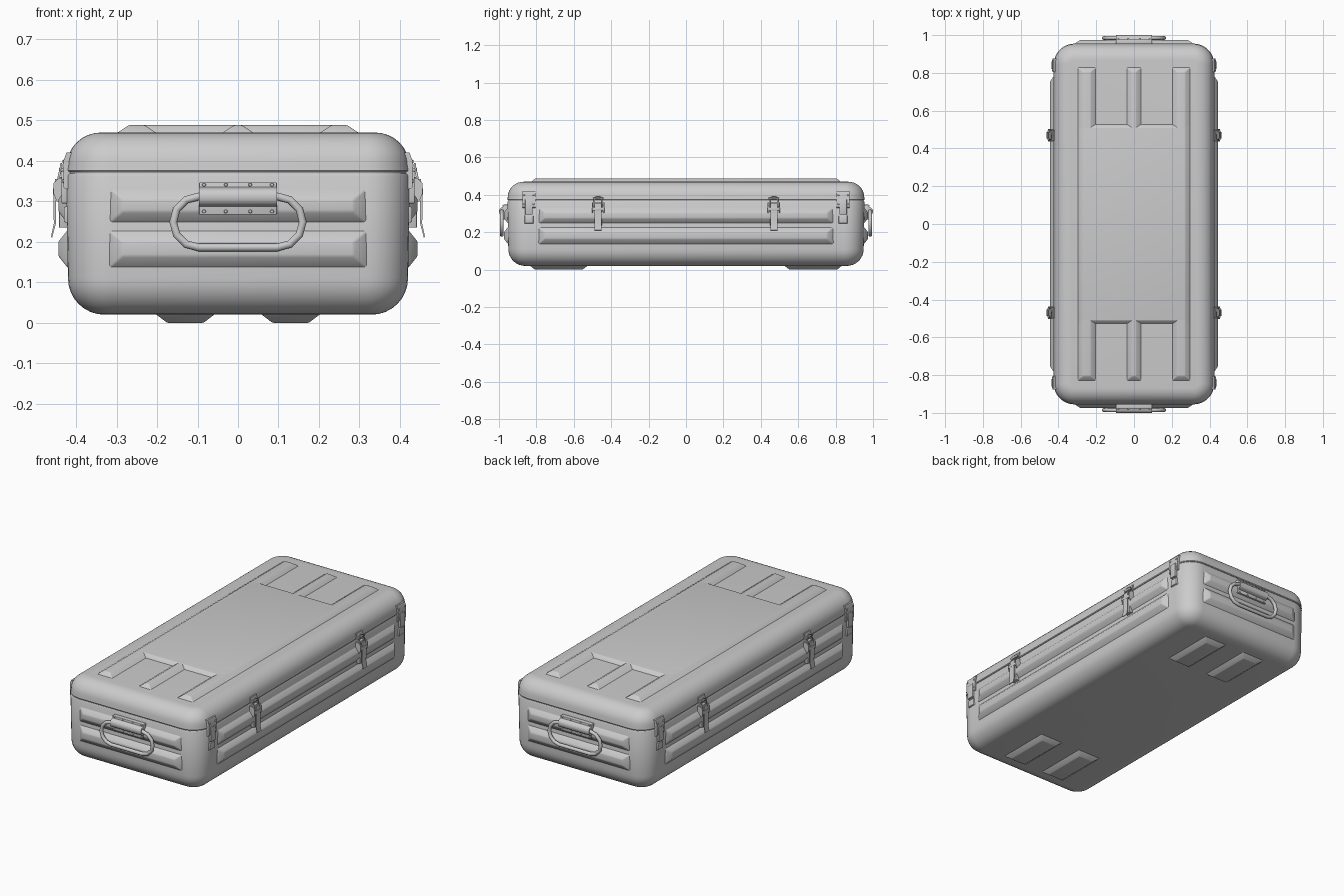
import bpy, bmesh
from math import sin, cos, pi, radians
from mathutils import Matrix, Vector

if "Cube" in bpy.data.objects:
    bpy.data.objects.remove(bpy.data.objects["Cube"])

# Wall frames: local (u along the wall, v up, w outward from the centre)
def frame(n):
    n, z = Vector(n), Vector((0, 0, 1))
    u = z.cross(n)
    return Matrix((u, z, n)).transposed().to_4x4()

RIGHT, LEFT, FRONT, BACK = map(frame, ((1, 0, 0), (-1, 0, 0), (0, -1, 0), (0, 1, 0)))
TOP = Matrix.Identity(4)
BOTTOM = Matrix.Rotation(pi, 4, 'X')

def finish(name, bm, M=TOP, bevel=0, segs=2, angle=35):
    bmesh.ops.recalc_face_normals(bm, faces=bm.faces)
    if bevel:
        bmesh.ops.bevel(bm, geom=bm.edges[:], offset=bevel, segments=segs,
                        affect='EDGES', profile=0.5)
    bm.transform(M)
    me = bpy.data.meshes.new(name)
    bm.to_mesh(me)
    bm.free()
    me.shade_smooth()
    me.set_sharp_from_angle(angle=radians(angle))
    ob = bpy.data.objects.new(name, me)
    bpy.context.collection.objects.link(ob)
    return ob

def loft(bm, rings):
    vs = [[bm.verts.new(p) for p in r] for r in rings]
    n = len(vs[0])
    for a, b in zip(vs, vs[1:]):
        for i in range(n):
            bm.faces.new((a[i], a[(i + 1) % n], b[(i + 1) % n], b[i]))
    bm.faces.new(vs[0])
    bm.faces.new(vs[-1])

def rounded(inset, z, hx=0.425, hy=0.955, rad=0.11, n=8):
    r = rad - inset
    pts = []
    for k, (sx, sy) in enumerate(((1, 1), (-1, 1), (-1, -1), (1, -1))):
        for i in range(n + 1):
            a = (k + i / n) * pi / 2
            pts.append((sx * (hx - rad) + r * cos(a), sy * (hy - rad) + r * sin(a), z))
    return pts

def block(name, M, u, v, w, taper=(0, 0), bevel=0.0):
    """Box between ranges; the outer face is inset by taper."""
    bm = bmesh.new()
    def rect(tu, tv, ww):
        return [(u[0] + tu, v[0] + tv, ww), (u[1] - tu, v[0] + tv, ww),
                (u[1] - tu, v[1] - tv, ww), (u[0] + tu, v[1] - tv, ww)]
    loft(bm, [rect(0, 0, w[0]), rect(*taper, w[1])])
    return finish(name, bm, M, bevel)

def strip(name, M, prof, u):
    """Extrude a (w, v) outline along u."""
    bm = bmesh.new()
    loft(bm, [[(x, v, w) for w, v in prof] for x in u])
    return finish(name, bm, M)

def stud(name, M, u, v, w, r=0.005, h=0.004):
    bm = bmesh.new()
    bmesh.ops.create_cone(bm, cap_ends=True, segments=10, radius1=r, radius2=r * 0.7, depth=h)
    bmesh.ops.translate(bm, verts=bm.verts, vec=(u, v, w))
    return finish(name, bm, M)

def wire(name, M, pts, r, cyclic=False):
    cu = bpy.data.curves.new(name, 'CURVE')
    cu.dimensions = '3D'
    cu.bevel_depth, cu.bevel_resolution, cu.use_fill_caps = r, 3, True
    sp = cu.splines.new('POLY')
    sp.points.add(len(pts) - 1)
    for p, c in zip(sp.points, pts):
        p.co = (*(M @ Vector(c)), 1)
    sp.use_cyclic_u = cyclic
    ob = bpy.data.objects.new(name, cu)
    bpy.context.collection.objects.link(ob)

# Lower tub
arc = [i / 8 * pi / 2 for i in range(9)]
bm = bmesh.new()
loft(bm, [rounded(0.005 + 0.09 * (1 - sin(a)), 0.11 - 0.09 * cos(a)) for a in arc]
     + [rounded(0, 0.362), rounded(0.004, 0.369)])
finish("case_tub", bm, angle=40)

# Seam gasket
bm = bmesh.new()
loft(bm, [rounded(0.006, 0.366), rounded(0.006, 0.376)])
finish("seam_gasket", bm)

# Lid
bm = bmesh.new()
loft(bm, [rounded(0.003, 0.372), rounded(0, 0.376)]
     + [rounded(0.002 + 0.085 * (1 - cos(a)), 0.388 + 0.082 * sin(a)) for a in arc])
finish("case_lid", bm, angle=40)

# Raised lid panel with three ribs leaving four stacking pockets
block("lid_panel", TOP, (-0.30, 0.30), (-0.53, 0.53), (0.468, 0.488), (0.03, 0.02), 0.003)
for x0, x1 in ((-0.30, -0.20), (-0.04, 0.04), (0.20, 0.30)):
    block("lid_rib", TOP, (x0, x1), (-0.83, 0.83), (0.468, 0.488), (0.03, 0.025), 0.003)

# Feet
for x in (-0.13, 0.13):
    for y in (-0.68, 0.68):
        block("foot", BOTTOM, (x - 0.078, x + 0.078), (y - 0.16, y + 0.16),
              (-0.025, 0), (0.033, 0.033), 0.003)

# Wall ribs
for M, half, w in ((RIGHT, 0.79, 0.42), (LEFT, 0.79, 0.42), (FRONT, 0.32, 0.95), (BACK, 0.32, 0.95)):
    for v0, v1 in ((0.135, 0.23), (0.245, 0.335)):
        block("wall_rib", M, (-half, half), (v0, v1), (w, w + 0.024), (0.035, 0.03), 0.005)

# Carrying handles
for M in (FRONT, BACK):
    pts = []
    for s, a0 in ((1, -pi / 2), (-1, pi / 2)):
        for i in range(7):
            a = a0 + i * pi / 6
            pts.append((s * 0.097 + 0.063 * cos(a), 0.249 + 0.063 * sin(a), 0.985))
    wire("handle_grip", M, pts, 0.010, True)
    block("handle_plate", M, (-0.096, 0.096), (0.267, 0.347), (0.95, 0.978), bevel=0.002)
    barrel = [(0.985 + 0.015 * sin(a), 0.311 + 0.021 * cos(a)) for a in (i * pi / 8 for i in range(9))]
    strip("handle_barrel", M, [(0.972, 0.338)] + barrel + [(0.972, 0.284)], (-0.096, 0.096))
    for u in (-0.084, -0.03, 0.03, 0.084):
        for v in (0.275, 0.341):
            stud("handle_rivet", M, u, v, 0.979)

for M in (RIGHT, LEFT):
    # Draw latches
    for c in (-0.47, 0.47):
        block("latch_base", M, (c - 0.02, c + 0.02), (0.235, 0.36), (0.42, 0.442), bevel=0.002)
        for s in (-1, 1):
            u = sorted((c + s * 0.033, c + s * 0.027))
            strip("latch_cheek", M, [(0.42, 0.30), (0.448, 0.30), (0.456, 0.32),
                                     (0.456, 0.345), (0.442, 0.358), (0.42, 0.358)], u)
            wire("latch_wire", M, [(c + s * 0.024, 0.325, 0.45), (c + s * 0.02, 0.385, 0.437),
                                   (c, 0.392, 0.437)], 0.003)
        strip("latch_lever", M, [(0.446, 0.355), (0.452, 0.355), (0.456, 0.32), (0.455, 0.245),
                                 (0.462, 0.212), (0.459, 0.210), (0.450, 0.245), (0.450, 0.32)],
              (c - 0.018, c + 0.018))
        block("latch_pin_plate", M, (c - 0.027, c + 0.027), (0.316, 0.332), (0.44, 0.457), bevel=0.002)
        strip("lid_hook", M, [(0.415, 0.404), (0.426, 0.404), (0.430, 0.385), (0.438, 0.379),
                              (0.443, 0.384), (0.440, 0.375), (0.428, 0.376), (0.415, 0.380)],
              (c - 0.028, c + 0.028))
    # Corner brackets
    for c in (-0.84, 0.84):
        strip("corner_bracket", M, [(0.410, 0.42), (0.424, 0.42), (0.431, 0.40), (0.431, 0.335),
                                    (0.426, 0.33), (0.415, 0.33)], (c - 0.035, c + 0.035))
        block("bracket_tongue", M, (c - 0.02, c + 0.02), (0.295, 0.375), (0.42, 0.436), bevel=0.002)
        block("bracket_catch", M, (c - 0.026, c + 0.026), (0.245, 0.29), (0.415, 0.43), (0.004, 0.004), 0.001)
        for u in (-0.025, 0.025):
            for v in (0.35, 0.398):
                stud("bracket_rivet", M, c + u, v, 0.432)
